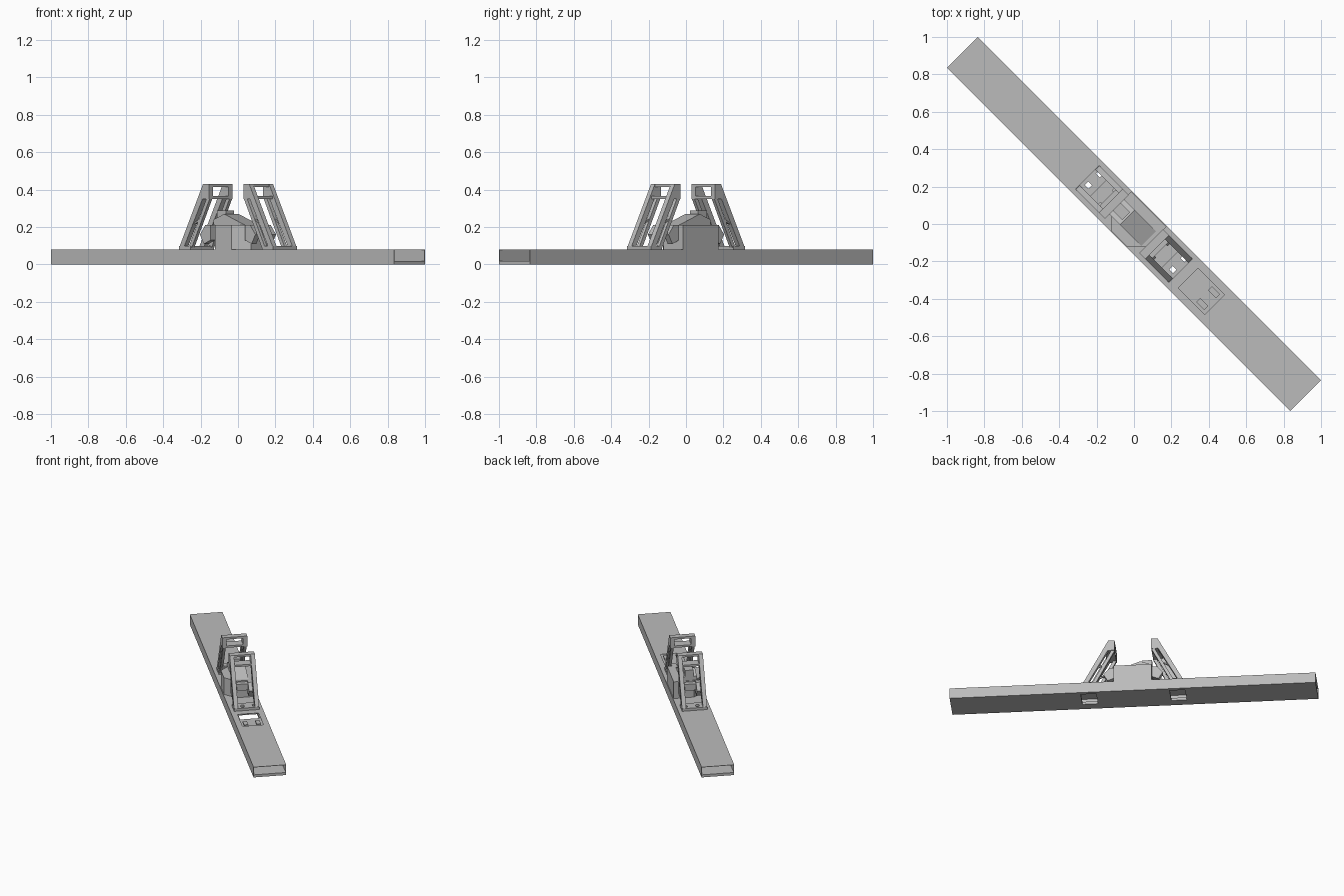
import bpy, bmesh, math
from mathutils import Matrix, Vector

old = bpy.data.objects.get("Cube")
if old:
    bpy.data.objects.remove(old)

gray = bpy.data.materials.new("plain_gray")
gray.use_nodes = True
color = (0.5, 0.5, 0.5, 1)
gray.diffuse_color = color
gray.node_tree.nodes["Principled BSDF"].inputs["Base Color"].default_value = color

TURN = Matrix.Rotation(-math.pi / 4, 4, 'Z')
HALF, WIDE, DECK = 1.297, 0.117, 0.08


def extrude(name, points, offset):
    """Closed outline pushed along an offset, turned to the diagonal."""
    bm = bmesh.new()
    face = bm.faces.new([bm.verts.new(p) for p in points])
    grown = bmesh.ops.extrude_face_region(bm, geom=[face])["geom"]
    moved = [g for g in grown if isinstance(g, bmesh.types.BMVert)]
    bmesh.ops.translate(bm, verts=moved, vec=Vector(offset))
    bmesh.ops.recalc_face_normals(bm, faces=bm.faces)
    bm.transform(TURN)
    mesh = bpy.data.meshes.new(name)
    bm.to_mesh(mesh)
    bm.free()
    mesh.materials.append(gray)
    ob = bpy.data.objects.new(name, mesh)
    bpy.context.collection.objects.link(ob)
    return ob


def side_profile(name, s, outline, v0, v1):
    """Outline of (along, height) pairs, spanning v0 to v1 across."""
    return extrude(name, [(s * u, v0, z) for u, z in outline], (0, v1 - v0, 0))


def box(name, u0, u1, v0, v1, z0, z1):
    return extrude(name, [(u0, v0, z0), (u1, v0, z0), (u1, v1, z0), (u0, v1, z0)],
                   (0, 0, z1 - z0))


def cut(target, holes):
    """Cut rectangular openings (u0, u1, v0, v1) through a plate."""
    for h in holes:
        cutter = box("cutter", *h, -0.1, 0.3)
        cutter.hide_render = True
        mod = target.modifiers.new("opening", 'BOOLEAN')
        mod.operation = 'DIFFERENCE'
        mod.solver = 'EXACT'
        mod.object = cutter
        bpy.context.view_layer.objects.active = target
        bpy.ops.object.modifier_apply(modifier=mod.name)
        bpy.data.objects.remove(cutter)


def spans(s, a, b):
    return min(s * a, s * b), max(s * a, s * b)


# Hollow beam, open at both ends
bolt_holes = [(*spans(s, 0.305, 0.333), v - 0.013, v + 0.013)
              for s in (-1, 1) for v in (-0.025, 0.06)]
floor = box("beam_floor", -HALF, HALF, -WIDE, WIDE, 0, 0.02)
cut(floor, [(*spans(s, 0.26, 0.37), -0.05, 0.09) for s in (-1, 1)])
deck = box("beam_deck", -HALF, HALF, -WIDE, WIDE, DECK - 0.003, DECK)
cut(deck, bolt_holes + [(0.41, 0.61, -0.075, 0.075)])
for s, label in ((-1, "right"), (1, "left")):
    box("beam_wall_" + label, -HALF, HALF, *spans(s, WIDE - 0.003, WIDE), 0.02, DECK - 0.003)
    # Small tabs in the deck opening
    box("opening_tab_" + label, 0.53, 0.59, *spans(s, 0.03, 0.06), DECK - 0.012, DECK)

# Central block with two chamfered corners
plan = [(-0.134, 0.112), (0.134, 0.112), (0.134, -0.035),
        (0.062, -0.112), (-0.062, -0.112), (-0.134, -0.035)]
extrude("central_block", [(u, v, DECK) for u, v in plan], (0, 0, 0.13))
side_profile("block_ramp", 1, [(-0.13, 0.21), (-0.13, 0.24), (-0.05, 0.27), (0.11, 0.21)],
             -0.055, 0.055)
box("block_cap", -0.13, -0.06, -0.03, 0.03, 0.21, 0.29)

# Leaning frame at each end of the block
for s, end in ((-1, "rear"), (1, "front")):
    foot = box(end + "_frame_foot", *spans(s, 0.27, 0.355), -0.09, 0.09, DECK, 0.1)
    cut(foot, bolt_holes)
    for v, label in ((-0.075, "right"), (0.075, "left")):
        v0, v1 = v - 0.015, v + 0.015
        tag = end + "_" + label
        side_profile(tag + "_outer_strut", s,
                     [(0.35, 0.1), (0.315, 0.1), (0.135, 0.43), (0.175, 0.43)], v0, v1)
        side_profile(tag + "_inner_strut", s,
                     [(0.29, 0.09), (0.265, 0.09), (0.13, 0.35), (0.155, 0.35)],
                     v0 + 0.005, v1 - 0.005)
        side_profile(tag + "_head_cheek", s,
                     [(0.13, 0.35), (0.21, 0.35), (0.17, 0.43), (0.13, 0.43)], v0, v1)
        # Diagonal web joining the two struts
        side_profile(tag + "_web", s,
                     [(0.26, 0.21), (0.275, 0.21), (0.2, 0.25), (0.19, 0.245)],
                     v - 0.006, v + 0.006)
        # Clamp arms on the block end
        side_profile(tag + "_clamp", s,
                     [(0.13, 0.21), (0.17, 0.21), (0.21, 0.16), (0.18, 0.11), (0.13, 0.13)],
                     v * 0.8 - 0.018, v * 0.8 + 0.018)
    box(end + "_head_top_bar", *spans(s, 0.13, 0.175), -0.062, 0.062, 0.415, 0.43)
    box(end + "_head_low_bar", *spans(s, 0.13, 0.2), -0.062, 0.062, 0.35, 0.365)
    box(end + "_clamp_bridge", *spans(s, 0.13, 0.17), -0.045, 0.045, 0.15, 0.2)
